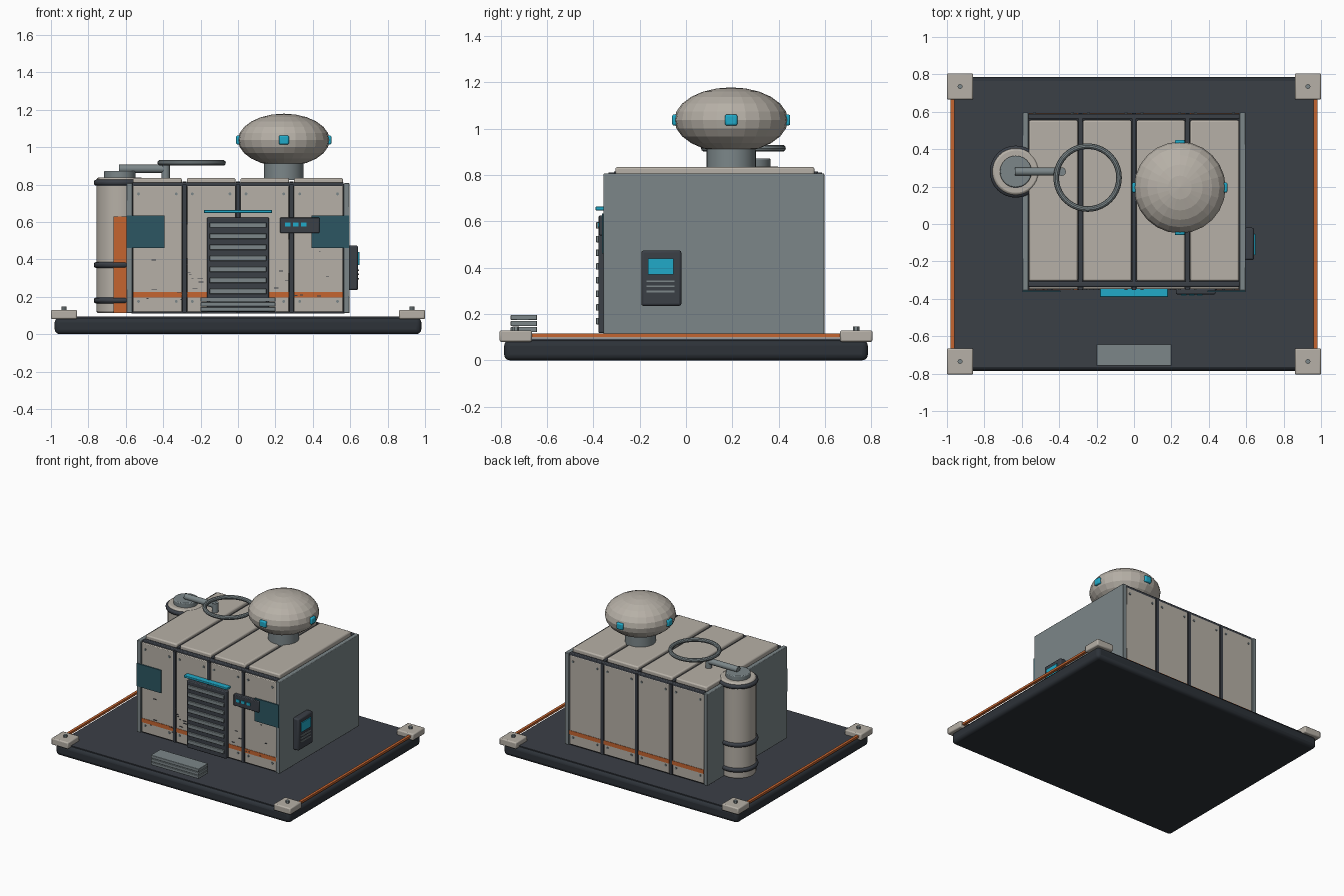
import bpy, math, random
from mathutils import Vector

if "Cube" in bpy.data.objects:
    bpy.data.objects.remove(bpy.data.objects["Cube"])

random.seed(4)


def material(name, rgb):
    m = bpy.data.materials.new(name)
    m.diffuse_color = (*rgb, 1)
    m.use_nodes = True
    m.node_tree.nodes["Principled BSDF"].inputs["Base Color"].default_value = m.diffuse_color
    return m


BEIGE = material("warm beige", (0.47, 0.435, 0.385))
GREY = material("steel grey", (0.20, 0.24, 0.25))
SLATE = material("slate", (0.043, 0.050, 0.062))
CHARCOAL = material("charcoal", (0.026, 0.032, 0.040))
ORANGE = material("orange", (0.56, 0.13, 0.03))
CYAN = material("cyan", (0.015, 0.40, 0.58))
TEAL = material("dark teal", (0.025, 0.093, 0.122))


def finish(ob, name, mat, bevel=0, segments=2, smooth=True):
    ob.name = name
    ob.data.materials.append(mat)
    if bevel:
        b = ob.modifiers.new("bevel", "BEVEL")
        b.width, b.segments = bevel, segments
    if smooth:
        bpy.ops.object.shade_smooth_by_angle()
    return ob


def box(name, mat, x, y, z, bevel=0, segments=2):
    """Box from (min, max) pairs on each axis."""
    bpy.ops.mesh.primitive_cube_add(size=1, location=[sum(p) / 2 for p in (x, y, z)])
    ob = bpy.context.object
    size = Vector([p[1] - p[0] for p in (x, y, z)])
    for v in ob.data.vertices:
        v.co *= size
    return finish(ob, name, mat, bevel, segments, smooth=bevel > 0)


def cylinder(name, mat, x, y, z, r, sides=32, bevel=0):
    bpy.ops.mesh.primitive_cylinder_add(vertices=sides, radius=r, depth=z[1] - z[0],
                                        location=(x, y, sum(z) / 2))
    return finish(bpy.context.object, name, mat, bevel)


def stud(name, x, y, z, r=0.008, depth=0.012):
    bpy.ops.mesh.primitive_cylinder_add(vertices=8, radius=r, depth=depth, location=(x, y, z),
                                        rotation=(math.pi / 2, 0, 0))
    finish(bpy.context.object, name, GREY)


# Base slab, deck, corner pads and side rails
box("base_slab", CHARCOAL, (-0.98, 0.98), (-0.785, 0.785), (0, 0.088), 0.025, 3)
box("deck", SLATE, (-0.96, 0.96), (-0.765, 0.765), (0.08, 0.094))
for sx in (-1, 1):
    box("side_rail", ORANGE, (sx * 0.97 - 0.01, sx * 0.97 + 0.01), (-0.68, 0.68), (0.10, 0.116))
    for sy in (-1, 1):
        cx, cy = sx * 0.93, sy * 0.735
        box("corner_pad", BEIGE, (cx - 0.07, cx + 0.07), (cy - 0.07, cy + 0.07), (0.08, 0.13), 0.008)
        cylinder("pad_bolt", GREY, cx, cy, (0.125, 0.147), 0.013, 12)

# Building core and side walls
box("core", SLATE, (-0.57, 0.57), (-0.335, 0.578), (0.11, 0.80))
for sx in (-1, 1):
    a, b = sorted((sx * 0.565, sx * 0.597))
    box("side_wall", GREY, (a, b), (-0.356, 0.597), (0.113, 0.807), 0.004)

# Wall panels, orange bands, seam strips and roof panels
seams = (-0.575, -0.287, 0.0, 0.287, 0.575)
for x0, x1 in zip(seams, seams[1:]):
    p0, p1 = x0 + 0.013, x1 - 0.013
    for inner, outer, s in ((-0.33, -0.348, -1), (0.57, 0.59, 1)):
        ys = sorted((inner, outer))
        box("wall_panel", BEIGE, (p0, p1), ys, (0.118, 0.795), 0.005)
        box("orange_band", ORANGE, (p0, p1), sorted((outer - s * 0.004, outer + s * 0.003)),
            (0.195, 0.225))
        for bx in (p0 + 0.03, p1 - 0.03):
            for bz in (0.175, 0.75):
                stud("panel_bolt", bx, outer, bz)
    box("roof_panel", BEIGE, (p0, p1), (-0.305, 0.555), (0.795, 0.835), 0.009)
for x in seams[1:-1]:
    for y in (-0.341, 0.583):
        box("seam_strip", SLATE, (x - 0.011, x + 0.011), (y - 0.011, y + 0.011), (0.115, 0.80))
    box("roof_seam", SLATE, (x - 0.011, x + 0.011), (-0.31, 0.57), (0.79, 0.815))
for y in (-0.322, 0.575):
    box("roof_edge_beam", SLATE, (-0.565, 0.565), (y - 0.014, y + 0.014), (0.785, 0.812), 0.006)

# Small scuffs on the front panels
for i in range(22):
    side = random.choice((-1, 1))
    x, z, w = side * random.uniform(0.19, 0.52), random.uniform(0.16, 0.45), random.uniform(0.008, 0.03)
    box("scuff", SLATE, (x, x + w), (-0.353, -0.347), (z, z + 0.004))

# Slatted door with light bar
box("door", SLATE, (-0.165, 0.165), (-0.378, -0.34), (0.118, 0.625), 0.006)
for i in range(8):
    z = 0.583 - 0.059 * i
    box("door_slat", GREY, (-0.152, 0.152), (-0.389, -0.372), (z - 0.014, z + 0.014), 0.003)
box("door_light", CYAN, (-0.182, 0.182), (-0.39, -0.345), (0.648, 0.664), 0.003)

# Front steps
for i in range(3):
    z = 0.122 + 0.026 * i
    box("step", GREY, (-0.2, 0.2), (-0.757, -0.643), (z, z + 0.023), 0.003)

# Corner windows and front indicator box
for sx in (-1, 1):
    box("window", TEAL, sorted((sx * 0.392, sx * 0.595)), (-0.363, -0.355), (0.462, 0.635))
box("indicator_box", SLATE, (0.225, 0.435), (-0.376, -0.345), (0.54, 0.625), 0.005)
for x in (0.265, 0.308, 0.351):
    box("indicator_light", CYAN, (x - 0.015, x + 0.015), (-0.381, -0.372), (0.575, 0.596))

# Control panel on the right wall
box("control_panel", SLATE, (0.59, 0.642), (-0.193, -0.02), (0.235, 0.475), 0.01)
box("control_screen", CYAN, (0.638, 0.649), (-0.165, -0.053), (0.37, 0.44))
for z in (0.342, 0.32, 0.297):
    box("control_line", GREY, (0.638, 0.647), (-0.17, -0.05), (z - 0.004, z + 0.004))

# Roof dome on a neck with four lamps
DX, DY, DZ, DR = 0.245, 0.195, 1.038, 0.245
cylinder("dome_neck", GREY, DX, DY, (0.825, 0.95), 0.106)
bpy.ops.mesh.primitive_uv_sphere_add(segments=24, ring_count=12, radius=DR, location=(DX, DY, DZ))
for v in bpy.context.object.data.vertices:
    v.co.z *= 0.575
finish(bpy.context.object, "dome", BEIGE, smooth=False)
for k in range(4):
    a = k * math.pi / 2
    lx, ly = DX + 0.238 * math.cos(a), DY + 0.238 * math.sin(a)
    hx, hy = (0.017, 0.027) if k % 2 == 0 else (0.027, 0.017)
    box("dome_lamp", CYAN, (lx - hx, lx + hx), (ly - hy, ly + hy), (DZ - 0.024, DZ + 0.024), 0.008)

# Tank with bands, stripe and cap
TX, TY = -0.632, 0.28
cylinder("tank", BEIGE, TX, TY, (0.112, 0.838), 0.125, bevel=0.012)
for z in (0.18, 0.37, 0.81):
    cylinder("tank_band", SLATE, TX, TY, (z - 0.016, z + 0.016), 0.139, bevel=0.012)
box("tank_stripe", ORANGE, (-0.666, -0.597), (0.148, 0.17), (0.113, 0.63))
cylinder("tank_cap", GREY, TX, TY, (0.83, 0.872), 0.085, bevel=0.006)

# Arm and ring antenna
bpy.ops.mesh.primitive_cylinder_add(vertices=16, radius=0.022, depth=0.25, location=(-0.51, TY, 0.884),
                                    rotation=(0, math.pi / 2, 0))
finish(bpy.context.object, "antenna_arm", GREY)
cylinder("arm_support", GREY, -0.387, TY, (0.82, 0.905), 0.023, 16)
bpy.ops.mesh.primitive_torus_add(major_segments=40, minor_segments=10, major_radius=0.168,
                                 minor_radius=0.015, location=(-0.248, 0.248, 0.916))
finish(bpy.context.object, "antenna_ring", GREY)
